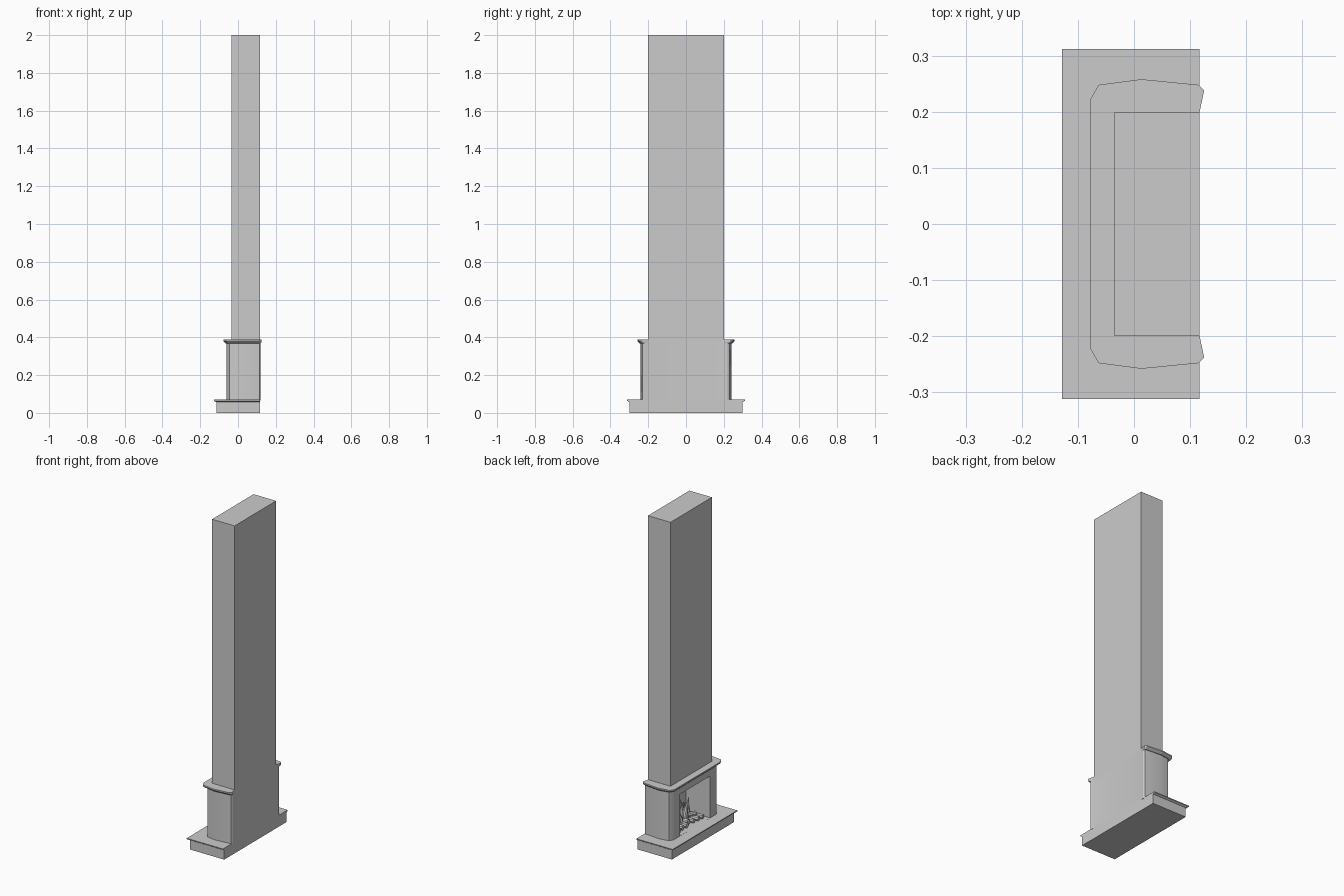
import bpy, math, random
from mathutils import Vector

if "Cube" in bpy.data.objects:
    bpy.data.objects.remove(bpy.data.objects["Cube"])

random.seed(4)
BACK = 0.117


def mesh_object(name, verts, faces, smooth=False):
    mesh = bpy.data.meshes.new(name)
    mesh.from_pydata(verts, [], faces)
    mesh.update()
    obj = bpy.data.objects.new(name, mesh)
    bpy.context.collection.objects.link(obj)
    if smooth:
        bpy.context.view_layer.objects.active = obj
        bpy.ops.object.select_all(action='DESELECT')
        obj.select_set(True)
        bpy.ops.object.shade_smooth_by_angle(angle=math.radians(30))
    return obj


def loft(name, rings, smooth=False):
    """Join closed rings of equal length and cap both ends."""
    n = len(rings[0])
    verts = [p for ring in rings for p in ring]
    faces = [tuple(reversed(range(n))), tuple(range(len(verts) - n, len(verts)))]
    for r in range(len(rings) - 1):
        for i in range(n):
            j = (i + 1) % n
            faces.append((r * n + i, r * n + j, (r + 1) * n + j, (r + 1) * n + i))
    return mesh_object(name, verts, faces, smooth)


def rect(x0, x1, half, z):
    return [(x0, -half, z), (x1, -half, z), (x1, half, z), (x0, half, z)]


def bowed(d, z, tip):
    """Chamfered, bow-sided outline, inset by d."""
    side = [(-0.078 + d, 0.222 - d), (-0.063 + d, 0.248 - d), (0.013, 0.258 - d),
            (0.115, 0.248 - d), (tip, 0.238 - d), (BACK, 0.2)]
    return [(x, -y, z) for x, y in side] + [(x, y, z) for x, y in reversed(side)]


# Hearth plinth and its overhanging slab
loft("hearth_base", [rect(-0.115, BACK, 0.3, 0), rect(-0.115, BACK, 0.3, 0.062)])
loft("hearth_slab", [rect(-0.117, BACK, 0.302, 0.058), rect(-0.128, BACK, 0.312, 0.064),
                     rect(-0.128, BACK, 0.312, 0.07)])

# Surround with the firebox cut into its front
surround = loft("surround", [bowed(0.017, 0.065, 0.12), bowed(0.017, 0.378, 0.12)], True)
cutter = loft("firebox_cutter", [rect(-0.2, 0.1, 0.145, 0.0702), rect(-0.2, 0.1, 0.145, 0.325)])
cutter.hide_render = True
cutter.hide_set(True)
cut = surround.modifiers.new("firebox", 'BOOLEAN')
cut.operation = 'DIFFERENCE'
cut.solver = 'EXACT'
cut.object = cutter

# Mantel shelf with a stepped lip
loft("mantel", [bowed(0.013, 0.368, 0.12), bowed(0.004, 0.375, 0.124),
                bowed(0, 0.38, 0.125), bowed(0, 0.388, 0.125)])

# Chimney breast
loft("chimney", [rect(-0.035, BACK, 0.2, 0.345), rect(-0.035, BACK, 0.2, 2.0)])


def tube(name, path, radii, sides=8):
    """Tapered round tube along a list of points."""
    rings = []
    for k, p in enumerate(path):
        t = (path[min(k + 1, len(path) - 1)] - path[max(k - 1, 0)]).normalized()
        u = t.orthogonal().normalized()
        if abs(t.z) > 0.6:
            u = (Vector((1, 0, 0)) - t * t.x).normalized()
        v = t.cross(u)
        rings.append([p + radii[k] * (math.cos(a) * u + math.sin(a) * v)
                      for a in (2 * math.pi * i / sides for i in range(sides))])
    return loft(name, rings, True)


# Logs lying front to back, with two crossing on top
for i in range(7):
    y = -0.111 + 0.037 * i
    r = random.uniform(0.013, 0.017)
    s = random.uniform(-0.015, 0.015)
    tube(f"log_{i}", [Vector((-0.025 + s, y, 0.07 + r)),
                      Vector((0.075, y - s, 0.072 + r))], [r, r])
for i, s in enumerate((-1, 1)):
    tube(f"cross_log_{i}", [Vector((0.0, -0.09 * s, 0.105)),
                            Vector((0.05, 0.08 * s, 0.115 + 0.005 * s))], [0.014, 0.012])

# Curling flames, tallest in the middle
for i in range(7):
    y = -0.09 + 0.03 * i
    h = 0.16 - 1.1 * abs(y) + random.uniform(-0.01, 0.01)
    x = 0.03 + random.uniform(-0.025, 0.025)
    bend = 0.018 * (-1) ** i
    path = [Vector((x, y + bend * math.sin(4.5 * t), 0.08 + h * t)) for t in
            (0, 0.2, 0.4, 0.6, 0.8, 1)]
    tube(f"flame_{i}", path, [0.012, 0.018, 0.015, 0.01, 0.006, 0.001])
